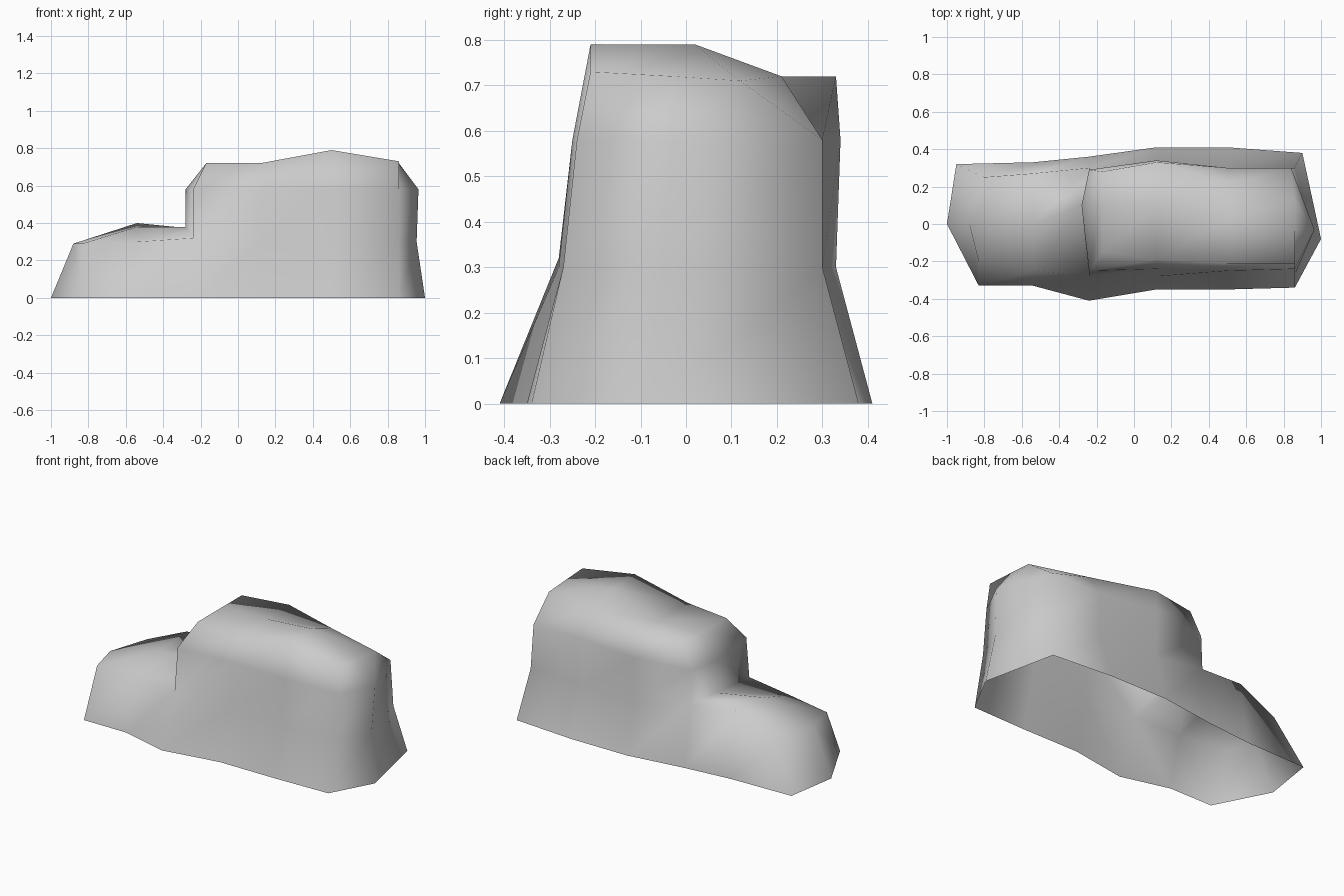
import bpy
import bmesh

# Remove the default object
default_cube = bpy.data.objects.get("Cube")
if default_cube:
    bpy.data.objects.remove(default_cube, do_unlink=True)

# Single stone colour
stone = bpy.data.materials.new("stone_grey")
stone.use_nodes = True
stone_colour = (0.6, 0.6, 0.6, 1)
stone.diffuse_color = stone_colour
stone.node_tree.nodes["Principled BSDF"].inputs["Base Color"].default_value = stone_colour


def section(x, *profile):
    """Cross-section from front base over the top to back base.
    A point is (y, z), or (y, z, x) when it leaves the section plane."""
    return [(p[2] if len(p) > 2 else x, p[0], p[1]) for p in profile]


def add_grid(bm, rows):
    """Skin neighbouring rows of points with quads."""
    grid = [[bm.verts.new(point) for point in row] for row in rows]
    for lower, upper in zip(grid, grid[1:]):
        for i in range(len(lower) - 1):
            bm.faces.new((lower[i], lower[i + 1], upper[i + 1], upper[i]))


# Low ledge sections: base, shoulder, crown, shoulder, base
ledge = [
    section(-.83, (-.33, 0), (-.2, .29), (0, .29, -.88), (.25, .29, -.8), (.32, 0, -.95)),
    section(-.54, (-.33, 0), (-.25, .3), (0, .38), (.27, .4), (.33, 0)),
    section(-.24, (-.41, 0), (-.28, .32), (.1, .38, -.28), (.3, .37), (.36, 0)),
]

# Tall boulder sections: base, middle, shoulder, rim, crown, and back down
boulder = [
    section(-.24, (-.41, 0), (-.28, .32), (-.25, .58), (-.15, .72, -.17), (.1, .72, -.17),
            (.28, .72, -.17), (.29, .58), (.3, .37), (.36, 0)),
    section(.12, (-.35, 0), (-.28, .3), (-.24, .58), (-.19, .72), (.1, .72),
            (.33, .72), (.34, .58), (.33, .3), (.41, 0)),
    section(.5, (-.35, 0), (-.27, .3), (-.25, .58), (-.21, .79), (.02, .79),
            (.21, .72), (.3, .58), (.3, .3), (.41, 0)),
    section(.86, (-.34, 0), (-.27, .3), (-.24, .58), (-.21, .73), (-.03, .72),
            (.12, .71), (.3, .58, .84), (.3, .3), (.38, 0, .9)),
]


def end_rows(profile, middles):
    """Pair the front and back of a section around a bulging middle column."""
    return [[profile[i], middle, profile[-1 - i]] for i, middle in enumerate(middles)]


bm = bmesh.new()
add_grid(bm, ledge)
add_grid(bm, boulder)

# Pointed nose of the ledge
add_grid(bm, end_rows(ledge[0], [(-1, 0, 0), ledge[0][2]]))

# Step wall where the boulder rises out of the ledge
step_middles = [ledge[-1][2], (-.28, .1, .58), boulder[0][4]]
add_grid(bm, end_rows(boulder[0][1:-1], step_middles))

# Wedge-shaped far end of the boulder
far_middles = [(1, -.08, 0), (.955, -.05, .3), (.965, -.03, .58), boulder[-1][4]]
add_grid(bm, end_rows(boulder[-1], far_middles))

# Weld the pieces into one open-bottomed shell
bmesh.ops.remove_doubles(bm, verts=bm.verts, dist=0.0005)
bmesh.ops.recalc_face_normals(bm, faces=bm.faces)
crown = max(bm.faces, key=lambda face: face.calc_center_median().z)
crown.normal_update()
if crown.normal.z < 0:
    bmesh.ops.reverse_faces(bm, faces=bm.faces)
for face in bm.faces:
    face.smooth = True

mesh = bpy.data.meshes.new("rock")
bm.to_mesh(mesh)
bm.free()
mesh.materials.append(stone)
rock = bpy.data.objects.new("rock", mesh)
bpy.context.scene.collection.objects.link(rock)
